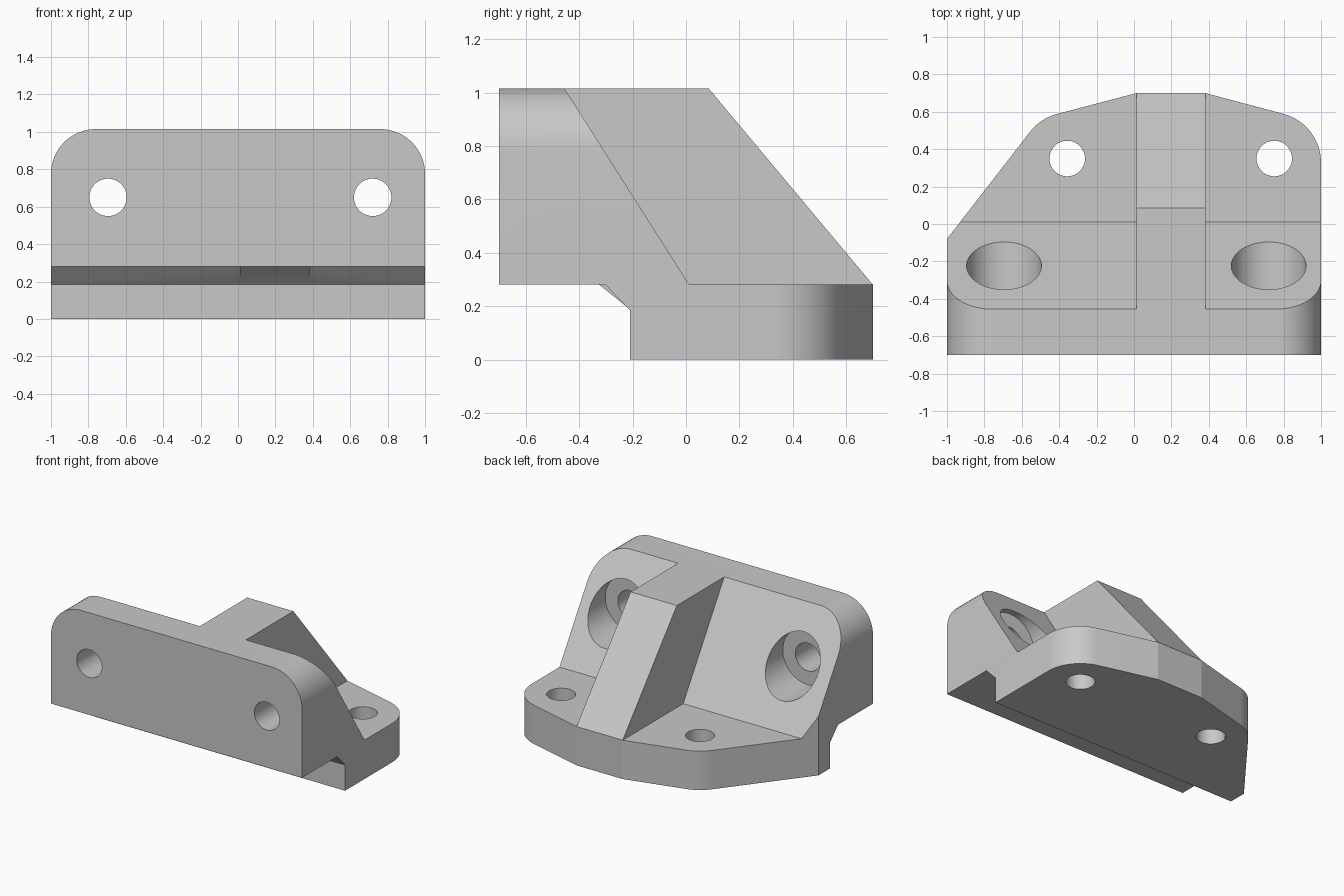
import bpy, bmesh, math
from mathutils import Vector

cube = bpy.data.objects.get("Cube")
if cube:
    bpy.data.objects.remove(cube, do_unlink=True)

grey = bpy.data.materials.new("plain_grey")
grey.use_nodes = True
grey.diffuse_color = (0.58, 0.58, 0.58, 1)
grey.node_tree.nodes["Principled BSDF"].inputs["Base Color"].default_value = (0.58, 0.58, 0.58, 1)


def rounded(points, steps=16):
    """Replace each (u, v, radius) corner by an arc."""
    out = []
    for i, (u, v, *r) in enumerate(points):
        p = Vector((u, v))
        if not r:
            out.append(p)
            continue
        a = (Vector(points[i - 1][:2]) - p).normalized()
        b = (Vector(points[(i + 1) % len(points)][:2]) - p).normalized()
        half = a.angle(b) / 2
        centre = p + (a + b).normalized() * (r[0] / math.sin(half))
        start = p + a * (r[0] / math.tan(half)) - centre
        end = p + b * (r[0] / math.tan(half)) - centre
        sweep = start.angle(end)
        for k in range(steps + 1):
            t = sweep * k / steps
            out.append(centre + (start * math.sin(sweep - t) + end * math.sin(t)) / math.sin(sweep))
    return out


def prism(name, points, axis, low, high):
    """Extrude a profile along one axis."""
    place = {"x": lambda p, d: (d, p.x, p.y),
             "y": lambda p, d: (p.x, d, p.y),
             "z": lambda p, d: (p.x, p.y, d)}[axis]
    bm = bmesh.new()
    face = bm.faces.new([bm.verts.new(place(p, low)) for p in rounded(points)])
    top = bmesh.ops.extrude_face_region(bm, geom=[face])["geom"]
    shift = Vector(place(Vector((0, 0)), high - low))
    bmesh.ops.translate(bm, vec=shift, verts=[g for g in top if isinstance(g, bmesh.types.BMVert)])
    bmesh.ops.recalc_face_normals(bm, faces=bm.faces)
    mesh = bpy.data.meshes.new(name)
    bm.to_mesh(mesh)
    bm.free()
    mesh.materials.append(grey)
    obj = bpy.data.objects.new(name, mesh)
    bpy.context.collection.objects.link(obj)
    return obj


def circle(u, v, r, sides=64):
    return [(u + r * math.cos(math.tau * k / sides), v + r * math.sin(math.tau * k / sides))
            for k in range(sides)]


def combine(target, tool, operation):
    """Apply a boolean and discard the tool."""
    tool.hide_render = True
    mod = target.modifiers.new(operation.lower(), "BOOLEAN")
    mod.operation, mod.solver, mod.object = operation, "EXACT", tool
    bpy.context.view_layer.objects.active = target
    bpy.ops.object.modifier_apply(modifier=mod.name)
    bpy.data.objects.remove(tool, do_unlink=True)


# Upright plate and foot, from the side profile
bracket = prism("angled_bracket", [
    (-0.7, 0.28), (-0.7, 1.015), (-0.455, 1.015), (0.012, 0.28), (0.8, 0.28),
    (0.8, 0), (-0.21, 0), (-0.21, 0.185), (-0.302, 0.28)], "x", -1.1, 1.1)

# Sloped centre rib
rib = prism("centre_rib", [
    (-0.6, 0.5), (-0.6, 1.015), (0.085, 1.015), (0.8, 0.1605), (0.8, 0.1), (-0.1, 0.1)],
    "x", 0.014, 0.382)
combine(bracket, rib, "UNION")

# Plan outline with rounded rear corners
outline = prism("plan_outline", [
    (-1, -0.8), (1, -0.8), (1, 0.535, 0.27), (0.382, 0.7), (0.014, 0.7),
    (-0.5, 0.565, 0.27), (-1, -0.08)], "z", -0.1, 1.2)
combine(bracket, outline, "INTERSECT")

# Rounded upper corners of the plate
arch = prism("front_outline", [
    (-1.0, -0.1), (1.0, -0.1), (1.0, 1.015, 0.24), (-1.0, 1.015, 0.24)], "y", -0.8, 0.9)
combine(bracket, arch, "INTERSECT")

# Counterbored holes through the plate
for x in (-0.695, 0.72):
    combine(bracket, prism("plate_hole", circle(x, 0.65, 0.1), "y", -0.8, 0.3), "DIFFERENCE")
    combine(bracket, prism("counterbore", circle(x, 0.65, 0.2), "y", -0.395, 0.3), "DIFFERENCE")

# Vertical holes through the foot
for x in (-0.357, 0.75):
    combine(bracket, prism("foot_hole", circle(x, 0.35, 0.095), "z", -0.1, 0.6), "DIFFERENCE")

bpy.ops.object.select_all(action="DESELECT")
bracket.select_set(True)
bpy.context.view_layer.objects.active = bracket
bpy.ops.object.shade_smooth_by_angle(angle=math.radians(14))
